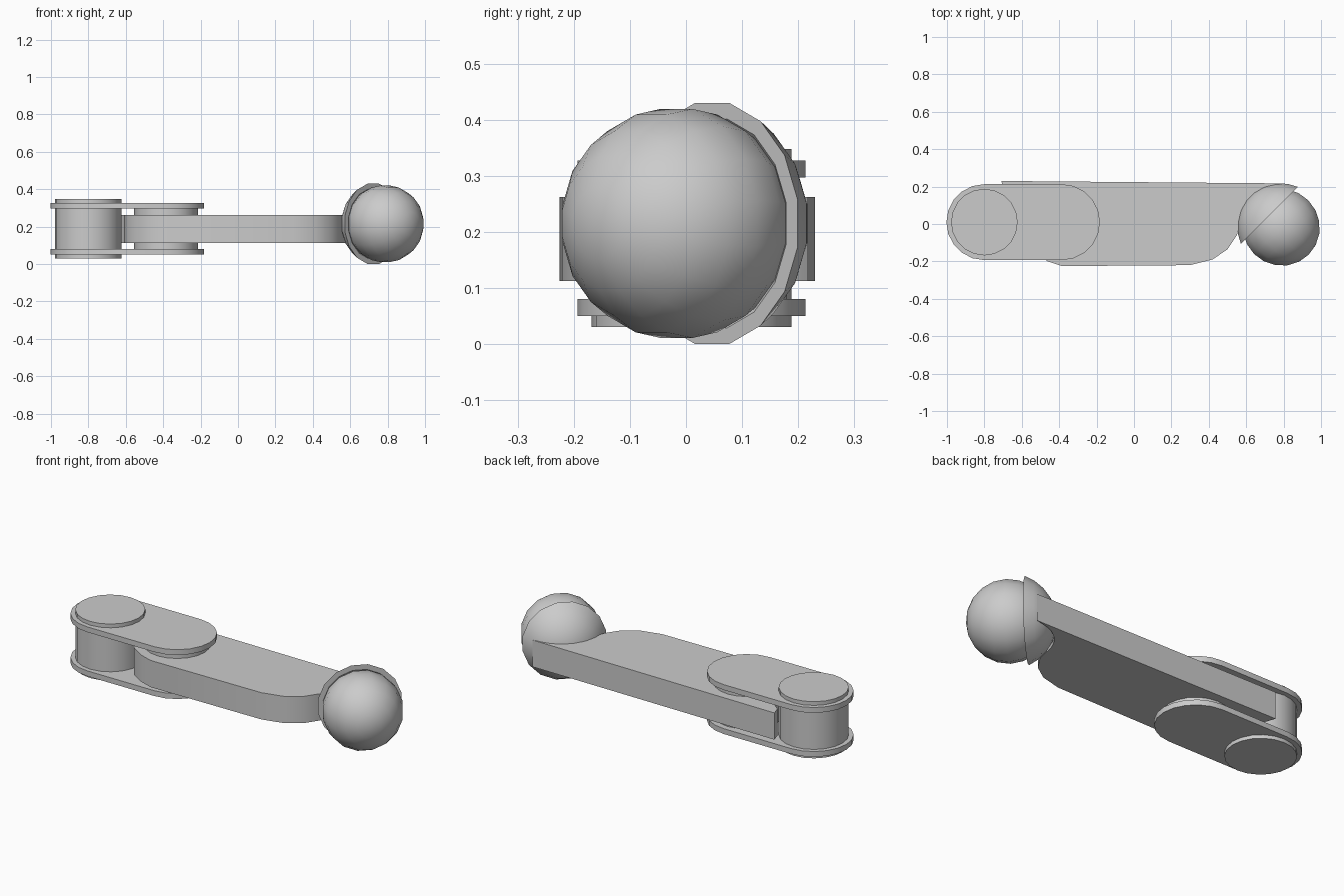
import bpy, bmesh
from math import sin, cos, pi, radians, sqrt
from mathutils import Matrix, Vector

if "Cube" in bpy.data.objects:
    bpy.data.objects.remove(bpy.data.objects["Cube"])


def finish(bm, name):
    bmesh.ops.recalc_face_normals(bm, faces=bm.faces)
    me = bpy.data.meshes.new(name)
    bm.to_mesh(me)
    bm.free()
    ob = bpy.data.objects.new(name, me)
    bpy.context.collection.objects.link(ob)
    bpy.ops.object.select_all(action='DESELECT')
    ob.select_set(True)
    bpy.context.view_layer.objects.active = ob
    bpy.ops.object.shade_smooth_by_angle(angle=radians(35))
    return ob


def extrude(name, outline, z0, z1):
    bm = bmesh.new()
    face = bm.faces.new([bm.verts.new((x, y, z0)) for x, y in outline])
    geo = bmesh.ops.extrude_face_region(bm, geom=[face])['geom']
    bmesh.ops.translate(bm, vec=(0, 0, z1 - z0),
                        verts=[v for v in geo if isinstance(v, bmesh.types.BMVert)])
    return finish(bm, name)


def arc(cx, cy, r, a0, a1, n):
    return [(cx + r * cos(radians(a0 + (a1 - a0) * i / n)),
             cy + r * sin(radians(a0 + (a1 - a0) * i / n))) for i in range(n + 1)]


def lathe(name, profile, matrix, segments=16):
    # profile of (radius, height) spun about local z, half a step turned
    bm = bmesh.new()
    rings = []
    for r, h in profile:
        if r < 1e-5:
            rings.append([bm.verts.new((0, 0, h))] * segments)
        else:
            rings.append([bm.verts.new((r * cos(2 * pi * (i + .5) / segments),
                                        r * sin(2 * pi * (i + .5) / segments), h))
                          for i in range(segments)])
    for a, b in zip(rings, rings[1:]):
        for i in range(segments):
            j = (i + 1) % segments
            bm.faces.new(list(dict.fromkeys((a[i], a[j], b[j], b[i]))))
    bm.transform(matrix)
    return finish(bm, name)


PIN, HINGE, Y = -0.80, -0.385, 0.01

# end pin and hinge pin
extrude("end_pin", arc(PIN, Y, 0.178, 0, 342, 19), 0.03, 0.348)
extrude("hinge_pin", arc(HINGE, Y, 0.17, 0, 342, 19), 0.08, 0.298)

# pair of link plates
plate = arc(PIN, Y, 0.203, 90, 270, 10) + arc(HINGE, Y, 0.203, -90, 90, 10)
extrude("lower_link_plate", plate, 0.05, 0.08)
extrude("upper_link_plate", plate, 0.297, 0.327)

# arm, hollowed around the end pin and around the ball cup
arm = ([(-0.71, 0.23), (0.80, 0.217)]
       + arc(0.79, -0.015, 0.225, 100, 178, 8)
       + [(0.55, -0.06), (0.50, -0.135), (0.42, -0.19), (0.30, -0.22),
          (-0.385, -0.225), (-0.46, -0.20), (-0.54, -0.15), (-0.59, -0.08), (-0.61, 0.0)]
       + arc(PIN, Y, 0.20, 8, 58, 5))
extrude("arm", arm, 0.112, 0.262)

# ball and the shallow cup behind it, facing front right
axis = Vector((1, -1, 0)).to_track_quat('Z', 'Y').to_matrix().to_4x4()
place = Matrix.Translation((0.787, -0.017, 0.215)) @ axis
R = 0.208
lathe("ball", [(R * sin(pi * i / 10), -R * cos(pi * i / 10)) for i in range(11)], place)

rim, depth, S = 0.219, -0.09, 0.237
end = math_end = pi - 1.18
a_end = pi / 2 - 0.39
outer = [(S * sin(a_end * i / 5), -S * cos(a_end * i / 5)) for i in range(6)]
inner = [(0.19 * sin(a_end * i / 5), -0.205 * cos(a_end * i / 5)) for i in range(5, -1, -1)]
inner[0] = (0.19, outer[-1][1])
lathe("ball_cup", outer + inner, place)
